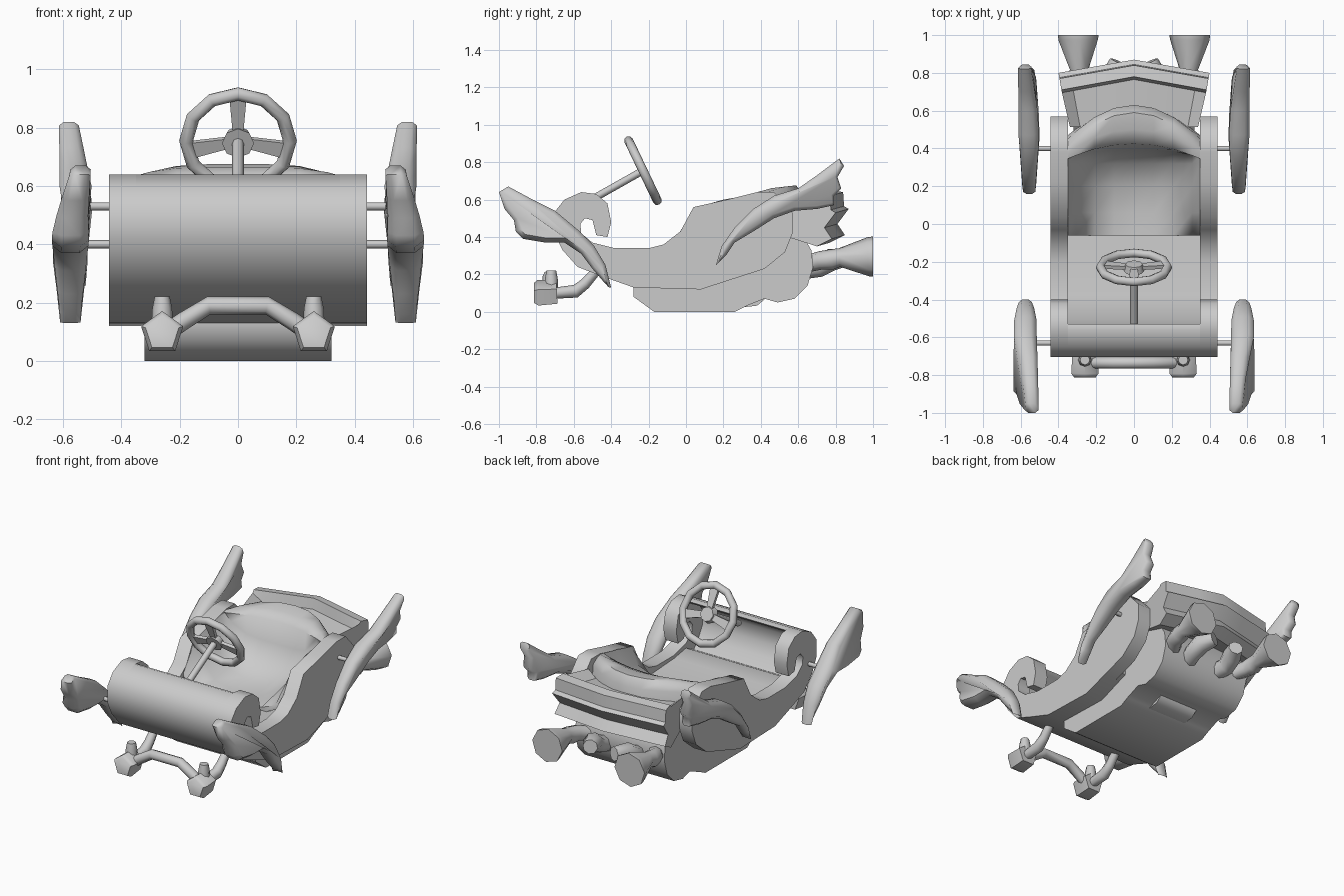
import bpy, bmesh, math
from mathutils import Vector

if "Cube" in bpy.data.objects:
    bpy.data.objects.remove(bpy.data.objects["Cube"], do_unlink=True)

grey = bpy.data.materials.new("plain grey")
grey.use_nodes = True
grey.diffuse_color = (0.6, 0.6, 0.6, 1)
grey.node_tree.nodes["Principled BSDF"].inputs["Base Color"].default_value = (0.6, 0.6, 0.6, 1)


def smooth(ob, angle):
    bpy.ops.object.select_all(action="DESELECT")
    ob.select_set(True)
    bpy.context.view_layer.objects.active = ob
    bpy.ops.object.shade_smooth_by_angle(angle=math.radians(angle))


def finish(name, rings, closed=True, caps=True, mirror=False, angle=60):
    """Skin a list of point rings into one mesh object."""
    bm = bmesh.new()
    rows = [[bm.verts.new(p) for p in ring] for ring in rings]
    n = len(rows[0])
    for a, b in zip(rows, rows[1:]):
        for i in range(n if closed else n - 1):
            j = (i + 1) % n
            bm.faces.new((a[i], a[j], b[j], b[i]))
    if caps:
        bm.faces.new(rows[0])
        bm.faces.new(rows[-1][::-1])
    bmesh.ops.recalc_face_normals(bm, faces=bm.faces)
    mesh = bpy.data.meshes.new(name)
    bm.to_mesh(mesh)
    bm.free()
    mesh.materials.append(grey)
    ob = bpy.data.objects.new(name, mesh)
    bpy.context.collection.objects.link(ob)
    smooth(ob, angle)
    if mirror:
        ob.modifiers.new("mirror", "MIRROR")


def prism(name, profile, xs, shape=lambda x, y, z: (x, y, z), **kw):
    """Extrude a side profile of (y, z) points across the x stations."""
    finish(name, [[shape(x, y, z) for y, z in profile] for x in xs], **kw)


def sweep(name, path, radii, sides=8, **kw):
    """Round tube along a path with a radius at each point."""
    pts = [Vector(p) for p in path]
    tang = [(pts[min(i + 1, len(pts) - 1)] - pts[max(i - 1, 0)]).normalized() for i in range(len(pts))]
    q = tang[0].to_track_quat("Z", "Y")
    rings = []
    for i, (p, r) in enumerate(zip(pts, radii)):
        if i:
            q = tang[i - 1].rotation_difference(tang[i]) @ q
        rings.append([p + q @ Vector((r * math.cos(a), r * math.sin(a), 0))
                      for a in (math.tau * k / sides + math.pi / 2 for k in range(sides))])
    finish(name, rings, **kw)


def clamp(v):
    return max(0, min(1, v))


def wing(name, outline, centre, half):
    """Lens-shaped plate: outer rings are drawn in from a clockwise outline."""
    pts = [Vector(p) for p in outline]
    rings = []
    for side, inset in ((-1, .4), (-.5, 0), (.5, 0), (1, .4)):
        ring = []
        for i, p in enumerate(pts):
            t = (pts[(i + 1) % len(pts)] - pts[i - 1]).normalized()
            h = half(*p)
            y, z = p + Vector((t.y, -t.x)) * h * inset
            ring.append((centre(*p) + side * h, y, z))
        rings.append(ring)
    finish(name, rings, mirror=True)


# Body: curled side panels, with a thinner sheet and floor between them
front_curve = [(-.56, .64), (-.65, .6), (-.705, .53), (-.705, .42), (-.66, .33), (-.58, .24)]
belly = [(-.45, .19), (-.28, .13), (.08, .12)]
panel = ([(-.48, .41), (-.42, .4), (-.4, .48), (-.42, .58), (-.48, .63)] + front_curve + belly
         + [(.42, .23), (.53, .32), (.57, .42), (.57, .53), (.47, .64), (.38, .64), (.22, .6), (.04, .56),
            (-.03, .43), (-.12, .36), (-.2, .34), (-.38, .34), (-.5, .37), (-.56, .42), (-.565, .47),
            (-.54, .5), (-.5, .49), (-.49, .45)])
prism("side_panel", panel, [.35, .443], mirror=True)
inner_curve = [(-.58, .3), (-.63, .36), (-.67, .43), (-.67, .52), (-.63, .58), (-.55, .61), (-.53, .63)]
prism("front_sheet_and_floor", front_curve + belly
      + [(.3, .2), (.3, .3), (-.06, .3), (-.2, .31), (-.38, .32), (-.5, .34)] + inner_curve, [-.35, .35])
prism("lower_hull", [(-.28, .14), (-.28, .08), (-.17, 0), (.26, 0), (.32, .03), (.42, .07),
                     (.49, .05), (.58, .07), (.65, .14), (.68, .24), (.67, .33), (.6, .45), (.57, .5),
                     (.45, .4), (.3, .28), (0, .2)], [-.32, .32])
prism("underside_flap", [(.31, .025), (.38, .033), (.42, .066), (.42, .1), (.31, .1)], [-.14, .14])

# Seat: bowl with a raised, rounded backrest; rows are y, z, side rise, side shift
seat_rows = [(-.06, .27, .1, 0), (-.06, .31, .08, 0), (.06, .31, .25, 0), (.2, .33, .27, 0), (.32, .39, .23, 0),
             (.395, .5, .12, .03), (.425, .63, 0, .08), (.5, .665, -.03, .12), (.59, .675, -.05, .18),
             (.63, .62, -.02, .18), (.62, .42, 0, .15)]
cols = [-1, -.88, -.6, -.3, 0, .3, .6, .88, 1]
finish("seat", [[(.35 * s, y - shift * s * s, z + rise * s ** 4) for s in cols]
                for y, z, rise, shift in seat_rows], closed=False, caps=False)


# Layered tail tray: shallow floor, raised rim and a pointed rear
def tail_shape(x, y, z):
    edge = abs(x) / .38
    if y < .77 and .55 < z and edge > .9:
        z += .05
    return x * (.86 + .16 * (y - .45) / .35), y - .07 * edge * clamp((y - .5) / .2), z - .02 * edge


prism("tail_tray", [(.52, .43), (.77, .37), (.85, .41), (.81, .47), (.87, .55), (.845, .565),
                    (.84, .64), (.78, .65), (.765, .585), (.52, .565)],
      [-.38, -.32, -.16, 0, .16, .32, .38], tail_shape, angle=25)

# Winged mudguards in place of wheels
wing("front_wing", [(-1, .64), (-.95, .67), (-.82, .6), (-.7, .54), (-.58, .44), (-.49, .35), (-.43, .25),
                    (-.4, .13), (-.44, .16), (-.5, .23), (-.56, .31), (-.65, .37), (-.75, .37), (-.87, .39),
                    (-.91, .43), (-.92, .49), (-.97, .55)],
     lambda y, z: .575 - .035 * clamp((z - .45) / .2),
     lambda y, z: .065 - .03 * clamp(abs(z - .4) / .25))
wing("rear_wing", [(.16, .25), (.19, .35), (.26, .45), (.36, .55), (.47, .62), (.6, .66), (.7, .73), (.82, .82),
                   (.845, .78), (.81, .72), (.83, .66), (.79, .62), (.79, .57), (.7, .55), (.58, .54), (.47, .5),
                   (.36, .43), (.26, .37), (.22, .31)],
     lambda y, z: .555 + .025 * clamp((z - .6) / .22),
     lambda y, z: .055 - .024 * clamp(abs(y - .5) / .33 - .1))
for name, y, z in (("front_axle", -.63, .4), ("rear_axle", .4, .53)):
    sweep(name, [(.4, y, z), (.56, y, z)], [.014] * 2, mirror=True)

# Steering wheel, spokes and column
centre = Vector((0, -.23, .755))
up = Vector((0, -.43, .9)).normalized()
axis = Vector((0, .9, .43)).normalized()
bpy.ops.mesh.primitive_torus_add(major_segments=12, minor_segments=8, major_radius=.178, minor_radius=.024,
                                 location=centre, rotation=(-math.atan2(axis.y, axis.z), 0, 0))
rim = bpy.context.object
rim.name = "steering_wheel_rim"
rim.data.materials.append(grey)
smooth(rim, 60)
for deg in (90, 192, 348):
    d = Vector((1, 0, 0)) * math.cos(math.radians(deg)) + up * math.sin(math.radians(deg))
    side = axis.cross(d)
    rings = [[centre + d * r + side * w * u + axis * .01 * v
              for u, v in ((-1, -1), (1, -1), (1, 1), (-1, 1))] for r, w in ((.03, .018), (.175, .03))]
    finish("steering_spoke", rings)
sweep("steering_hub", [centre - axis * .02, centre + axis * .02], [.055, .045])
sweep("steering_column", [centre, (0, -.54, .58)], [.02, .02])

# Front bumper: arched bar, pods, caps and support arms
sweep("bumper_bar", [(-.24, -.735, .1), (-.19, -.735, .135), (-.1, -.735, .19), (.1, -.735, .19),
                     (.19, -.735, .135), (.24, -.735, .1)], [.031] * 6)
sweep("bumper_pod", [(.26, -.812, .095), (.26, -.79, .095), (.26, -.69, .1)], [.06, .076, .07], 5, mirror=True)
sweep("pod_cap", [(.26, -.72, .13), (.26, -.72, .18), (.26, -.72, .22)], [.037, .034, .026], mirror=True)
sweep("bumper_arm", [(.26, -.7, .1), (.26, -.59, .11), (.26, -.54, .15), (.26, -.47, .23)],
      [.03, .035, .03, .025], mirror=True)

# Exhausts: outer flared horns and inner bent stubs
sweep("exhaust_horn", [(.22, .62, .25), (.28, .72, .275), (.29, .78, .28), (.29, .82, .29), (.295, .975, .295),
                       (.295, 1, .295)], [.045, .05, .055, .05, .105, .108], mirror=True)
sweep("exhaust_stub", [(.1, .6, .22), (.13, .71, .24), (.12, .78, .28), (.085, .86, .29)],
      [.05, .055, .06, .045], mirror=True)
